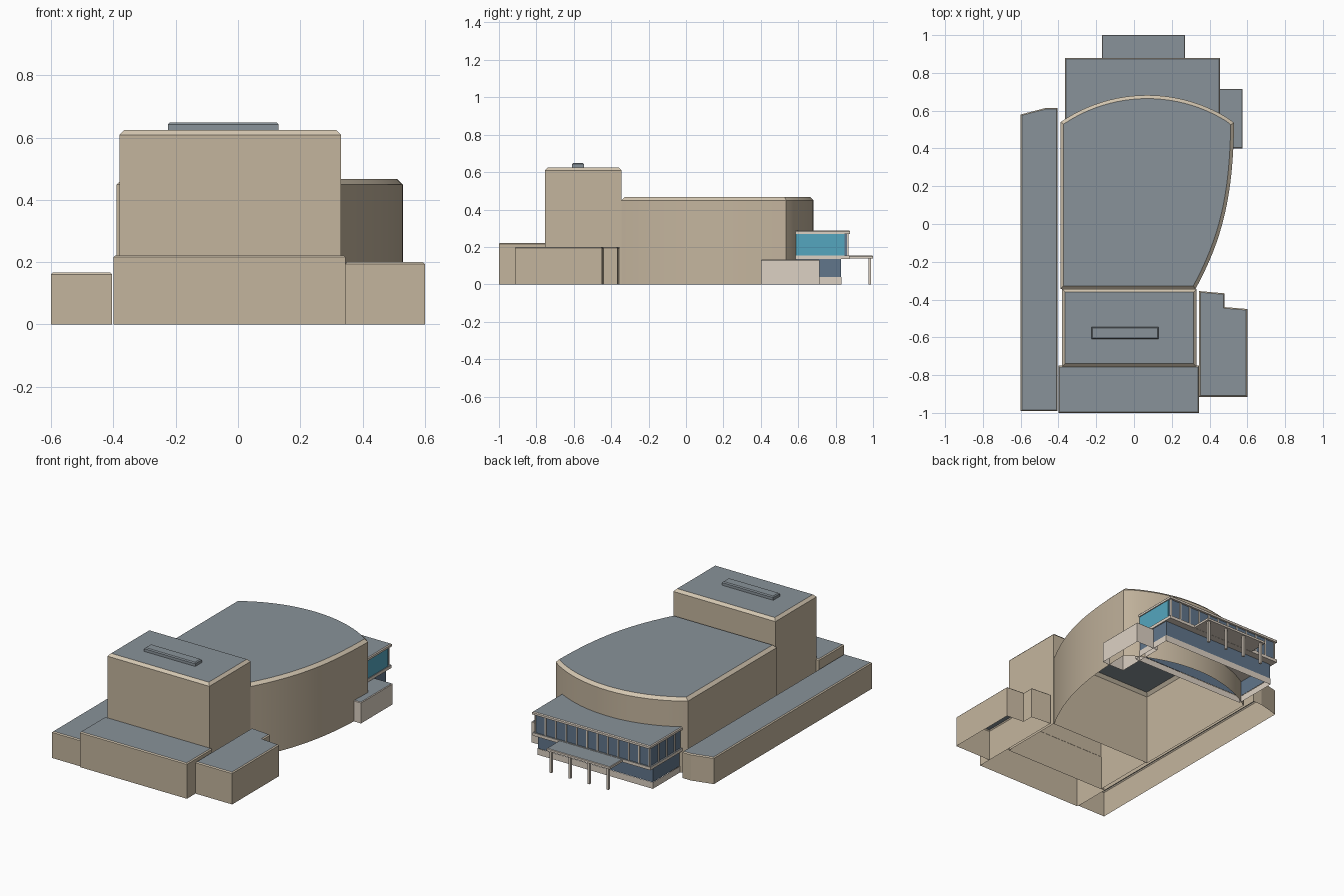
import bpy, bmesh, math
from mathutils import Vector
from mathutils.geometry import interpolate_bezier

if "Cube" in bpy.data.objects:
    bpy.data.objects.remove(bpy.data.objects["Cube"])


def mat(name, rgb):
    m = bpy.data.materials.new(name)
    m.diffuse_color = (*rgb, 1)
    m.use_nodes = True
    m.node_tree.nodes["Principled BSDF"].inputs["Base Color"].default_value = m.diffuse_color
    return m


WALL = mat("tan_wall", (0.55, 0.46, 0.34))
TRIM = mat("light_trim", (0.66, 0.57, 0.44))
ROOF = mat("grey_roof", (0.25, 0.29, 0.32))
PALE = mat("pale_stone", (0.72, 0.64, 0.55))
GLASS = mat("slate_glass", (0.12, 0.18, 0.26))
CYAN = mat("cyan_glass", (0.09, 0.38, 0.52))


def rect(x0, x1, y0, y1):
    return [(x0, y0), (x1, y0), (x1, y1), (x0, y1)]


def block(name, outline, z0, z1, mats=(WALL, TRIM, ROOF), chamfer=0.0,
          cap=True, floor=False, smooth=False):
    """Extruded counter-clockwise outline with a chamfered roof edge."""
    bm = bmesh.new()
    lo = [bm.verts.new((x, y, z0)) for x, y in outline]
    hi = [bm.verts.new((x, y, z1 - chamfer)) for x, y in outline]
    n = len(outline)
    for i in range(n):
        j = (i + 1) % n
        bm.faces.new((lo[i], lo[j], hi[j], hi[i]))
    if floor:
        bm.faces.new(lo[::-1])
    if cap:
        top = bm.faces.new(hi)
        top.material_index = 2
        bm.normal_update()
        if chamfer:
            rim = bmesh.ops.inset_region(bm, faces=[top], thickness=chamfer,
                                         depth=0, use_even_offset=True)
            for f in rim["faces"]:
                f.material_index = 1
            for v in top.verts:
                v.co.z = z1
    me = bpy.data.meshes.new(name)
    bm.to_mesh(me)
    bm.free()
    for m in mats:
        me.materials.append(m)
    ob = bpy.data.objects.new(name, me)
    bpy.context.collection.objects.link(ob)
    if smooth:
        bpy.ops.object.select_all(action='DESELECT')
        ob.select_set(True)
        bpy.context.view_layer.objects.active = ob
        bpy.ops.object.shade_smooth_by_angle(angle=math.radians(25))
    return ob


# Low wings around the stage
block("left_wing", [(-0.6, -0.99), (-0.405, -0.99), (-0.405, 0.615),
                    (-0.465, 0.615), (-0.6, 0.58)], 0, 0.167, chamfer=0.006)
block("front_block", rect(-0.4, 0.345, -1.0, -0.75), 0, 0.222, chamfer=0.006)
block("right_block", [(0.345, -0.915), (0.6, -0.915), (0.6, -0.45), (0.48, -0.44),
                      (0.48, -0.367), (0.345, -0.355)], 0, 0.2, chamfer=0.006)

# Stage tower and roof vent
block("stage_tower", rect(-0.38, 0.33, -0.755, -0.345), 0, 0.625, chamfer=0.016)
block("roof_vent", rect(-0.225, 0.13, -0.61, -0.545), 0.625, 0.648,
      (ROOF, ROOF, ROOF), chamfer=0.006)

# Auditorium: straight left side, arched back, curved right side
side = interpolate_bezier(Vector((0.325, -0.345)), Vector((0.47, -0.08)),
                          Vector((0.525, 0.15)), Vector((0.53, 0.535)), 17)
outline = [(-0.39, -0.345)] + [(p.x, p.y) for p in side]
R, half = 0.811, math.asin(0.46 / 0.811)
for i in range(1, 25):
    a = half - 2 * half * i / 24
    outline.append((0.07 + R * math.sin(a), -0.129 + R * math.cos(a)))
block("auditorium", outline, 0, 0.467, chamfer=0.018, smooth=True)

# Lower foyer
stone = (PALE, PALE, ROOF)
glazing = (GLASS, GLASS, GLASS)
block("foyer_base", rect(-0.352, 0.45, 0.55, 0.832), 0, 0.04, stone, cap=False)
block("foyer_lower_glass", rect(-0.35, 0.448, 0.552, 0.83), 0.04, 0.136, glazing, cap=False)
block("side_lobby", rect(0.42, 0.575, 0.4, 0.715), 0, 0.132, stone, chamfer=0.004)

# Upper foyer between two slabs
block("foyer_floor_slab", rect(-0.365, 0.455, 0.55, 0.875), 0.136, 0.155, stone, floor=True)
block("foyer_upper_glass", rect(-0.355, 0.444, 0.555, 0.865), 0.155, 0.27, glazing, cap=False)
block("foyer_side_panel", rect(0.44, 0.449, 0.555, 0.848), 0.155, 0.27, (CYAN, CYAN, CYAN))
block("foyer_roof_slab", rect(-0.365, 0.455, 0.55, 0.878), 0.27, 0.288, stone,
      chamfer=0.005, floor=True)

# Window mullions along the back and left of the upper foyer
for i in range(12):
    x = -0.353 + i * 0.795 / 11
    block("back_mullion", rect(x - 0.004, x + 0.004, 0.862, 0.87), 0.155, 0.27, stone)
for y in (0.62, 0.70, 0.78):
    block("left_mullion", rect(-0.36, -0.352, y - 0.004, y + 0.004), 0.155, 0.27, stone)

# Entrance canopy on four posts
block("canopy", rect(-0.17, 0.27, 0.83, 1.0), 0.137, 0.153, stone, chamfer=0.003, floor=True)
for i in range(4):
    x = -0.147 + i * 0.132
    block("canopy_post", rect(x - 0.007, x + 0.007, 0.976, 0.99), 0, 0.137, stone, floor=True)
